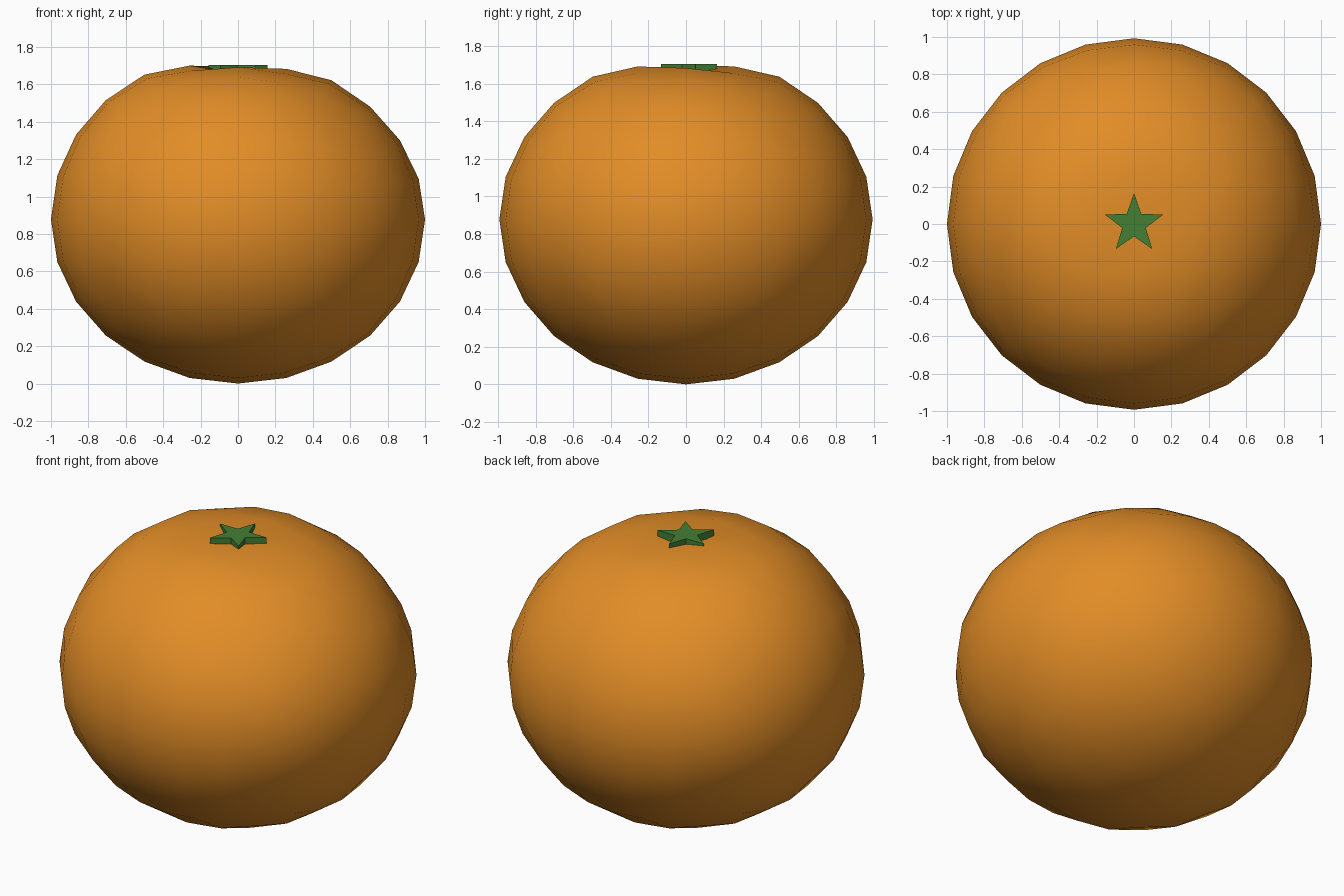
import bpy, bmesh, math

if "Cube" in bpy.data.objects:
    bpy.data.objects.remove(bpy.data.objects["Cube"])


def material(name, rgb):
    m = bpy.data.materials.new(name)
    m.diffuse_color = (*rgb, 1)
    m.use_nodes = True
    m.node_tree.nodes["Principled BSDF"].inputs["Base Color"].default_value = m.diffuse_color
    return m


def add_object(name, bm, mat):
    bmesh.ops.recalc_face_normals(bm, faces=bm.faces)
    mesh = bpy.data.meshes.new(name)
    bm.to_mesh(mesh)
    bm.free()
    mesh.materials.append(mat)
    ob = bpy.data.objects.new(name, mesh)
    bpy.context.collection.objects.link(ob)
    return ob


orange = material("orange peel", (0.76, 0.265, 0.02))
green = material("leaf green", (0.056, 0.21, 0.033))

# Fruit: a gridded cube rounded into an evenly spaced ball, squashed, dimpled on top
bm = bmesh.new()
bmesh.ops.create_cube(bm, size=2)
bmesh.ops.subdivide_edges(bm, edges=bm.edges[:], cuts=5, use_grid_fill=True)
for v in bm.verts:
    for i in range(3):
        v.co[i] = math.tan(v.co[i] * math.pi / 4)
    v.co.normalize()
    x, y, z = v.co
    v.co.z = 0.877 * (1 + z)
    v.co.y *= 0.993
    rho = math.hypot(x, y)
    if z > 0:
        v.co.z -= 0.035 * x * z                 # slight lean of the top
        if rho < 0.05:
            v.co.z = 1.655                      # dimple under the leaf
        elif rho < 0.4:
            v.co.z -= 0.033
fruit = add_object("fruit", bm, orange)
for p in fruit.data.polygons:
    p.use_smooth = True

# Leaf: a thin five-pointed star lying in the dimple
bm = bmesh.new()
ring = []
for i in range(10):
    r = 0.165 if i % 2 == 0 else 0.066
    a = math.pi / 2 + i * math.pi / 5
    ring.append(bm.verts.new((r * math.cos(a), r * math.sin(a), 1.655)))
base = bm.faces.new(ring)
top = bmesh.ops.extrude_face_region(bm, geom=[base])
for v in top["geom"]:
    if isinstance(v, bmesh.types.BMVert):
        v.co.z = 1.703
add_object("star_leaf", bm, green)
